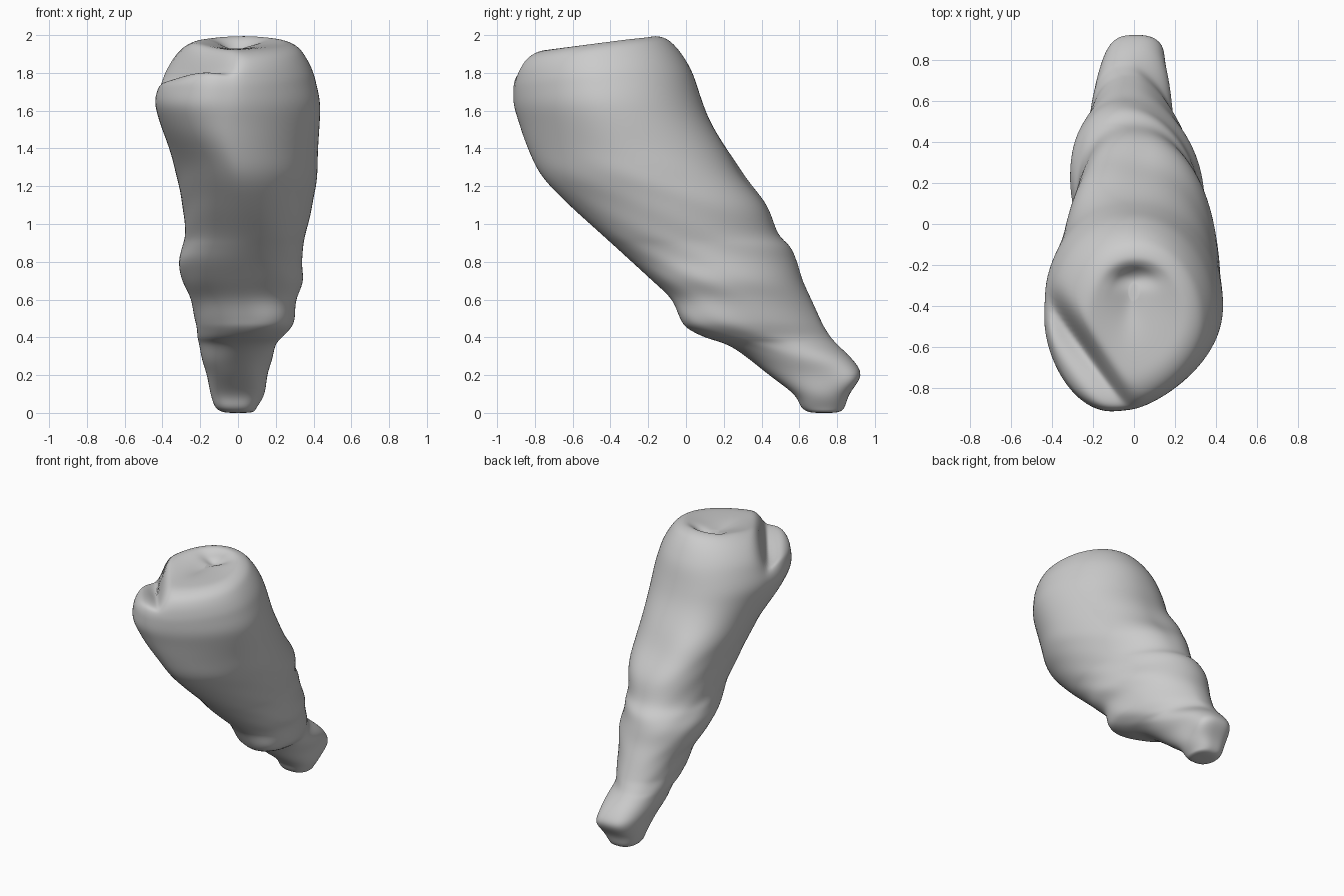
import bpy, bmesh, math
from mathutils import Vector

cube = bpy.data.objects.get("Cube")
if cube:
    bpy.data.objects.remove(cube, do_unlink=True)

SIDES, STEPS = 96, 6

# Slices from root tip to chewing surface: height, front y, back y, right x, left x
ROWS = [
    (0.0, .70, .76, -.03, .03), (0.005, .65, .81, -.08, .08),
    (.03, .61, .84, -.12, .10), (.1, .57, .865, -.145, .14),
    (.2, .44, .925, -.165, .155), (.28, .34, .885, -.19, .18),
    (.36, .23, .80, -.205, .20), (.40, .12, .76, -.215, .235),
    (.45, .035, .725, -.22, .28), (.5, 0, .70, -.23, .30),
    (.6, -.06, .655, -.25, .31), (.7, -.17, .61, -.295, .345),
    (.8, -.28, .58, -.315, .34), (.88, -.37, .545, -.295, .345),
    (.95, -.45, .48, -.28, .36), (1.1, -.62, .42, -.295, .395),
    (1.25, -.765, .295, -.325, .42), (1.4, -.84, .21, -.365, .425),
    (1.55, -.89, .125, -.42, .435), (1.65, -.915, .08, -.445, .435),
    (1.75, -.92, .04, -.425, .415), (1.82, -.915, 0, -.40, .395),
    (1.89, -.895, -.05, -.35, .36), (1.94, -.85, -.1, -.29, .32),
    (1.965, -.77, -.16, -.23, .26), (1.96, -.65, -.2, -.16, .19),
    (1.945, -.5, -.23, -.09, .1), (1.935, -.36, -.29, -.02, .02),
]


def smooth(t):
    t = min(1, max(0, t))
    return t * t * (3 - 2 * t)


def spline(p, q, r, s, t):
    return .5 * (2 * q + (r - p) * t + (2 * p - 5 * q + 4 * r - s) * t * t
                 + (3 * q - p - 3 * r + s) * t ** 3)


def slices():
    last = len(ROWS) - 1
    for i in range(last):
        four = [ROWS[min(last, max(0, i + k))] for k in (-1, 0, 1, 2)]
        for j in range(STEPS):
            yield [spline(*v, j / STEPS) for v in zip(*four)]
    yield ROWS[last]


def hump(t, centre, width):
    return math.exp(-((t - centre) / width) ** 2)


def surface_point(row, angle):
    z, front, back, right, left = row
    s, c = math.sin(angle), math.cos(angle)
    crown = smooth((z - .9) / .6)
    root = smooth((z - .25) / .2)
    # The root tip and the right back of the crown are blunter than the rest
    blunt = 1 - .3 * (1 - smooth((z - .2) / .2))
    if s < 0 < c:
        blunt -= .25 * hump(z, 1.4, .3)
    wide = math.copysign(abs(s) ** blunt, s)
    # Faint oblique growth rings
    fade = root * (1 - smooth((z - 1.1) / .4))
    ring = 1 + .006 * fade * math.sin(34 * z + 4 * s + 9 * c)
    x = (left + right) / 2 + (left - right) / 2 * wide * ring
    y = (front + back) / 2 + (back - front) / 2 * c
    # The root is sheared, its left side forward and its right side back
    if s > 0:
        y -= s * (.085 * root * (1 - smooth((z - .8) / .4)) + .07 * hump(z, .48, .12))
    else:
        y -= s * (.085 * fade + .1 * hump(z, 1.3, .15))
    # Small knob at the left back of the tip
    knob = .04 * hump(z, .17, .06) * max(0, .6 * s + .8 * c) ** 8
    x += .7 * knob
    y += .3 * knob
    # The front of the crown narrows towards the right
    nose = max(0, -c) ** 2 * crown
    x = x * (1 - .14 * nose) - .09 * nose * (left - right) / .87
    z += .13 * smooth((z - 1.5) / .4) * (y + .4)
    # Curved pit and shallow basin in the chewing surface
    if z > 1.85:
        z -= .04 * hump(x, 0, .1) * hump(y, -.26, .05)
        z -= .02 * hump(x, -.02, .06) * hump(y, -.38, .12)
    # Lower side cusp, divided from the crown by a groove
    d = -.812 * (x + .36) - .583 * (y + .5)
    along = smooth((.583 * (x + .36) - .812 * (y + .5)) / .48)
    side = smooth((d + .11) / .11)
    limit = 1.72 + .08 * along
    limit += .045 * math.sin(math.pi * min(1, max(0, d / .14))) * (1 - .5 * along)
    if z > limit - .06:
        over = z - limit + .06
        z += side * (.06 * (1 - math.exp(-over / .06)) - over)
    # The groove fades down the crown wall
    dent = .02 * hump(d, 0, .04) * smooth((z - 1.5) / .3)
    return Vector((x + dent * .812, y + dent * .583, z))


# Tooth body
bm = bmesh.new()
rings = [[bm.verts.new(surface_point(r, 2 * math.pi * k / SIDES))
          for k in range(SIDES)] for r in slices()]
for low, high in zip(rings, rings[1:]):
    for k in range(SIDES):
        n = (k + 1) % SIDES
        bm.faces.new((low[k], high[k], high[n], low[n]))
bm.faces.new(rings[0])
bm.faces.new(rings[-1])
for _ in range(6):
    bmesh.ops.smooth_vert(bm, verts=bm.verts, factor=.5, use_axis_x=True,
                          use_axis_y=True, use_axis_z=True)
bmesh.ops.recalc_face_normals(bm, faces=bm.faces)

mesh = bpy.data.meshes.new("tooth")
bm.to_mesh(mesh)
bm.free()
tooth = bpy.data.objects.new("tooth", mesh)
bpy.context.collection.objects.link(tooth)

enamel = bpy.data.materials.new("pale grey enamel")
enamel.use_nodes = True
colour = (.6, .6, .6, 1)
enamel.diffuse_color = colour
enamel.node_tree.nodes["Principled BSDF"].inputs["Base Color"].default_value = colour
mesh.materials.append(enamel)

bpy.context.view_layer.objects.active = tooth
tooth.select_set(True)
bpy.ops.object.shade_smooth()
